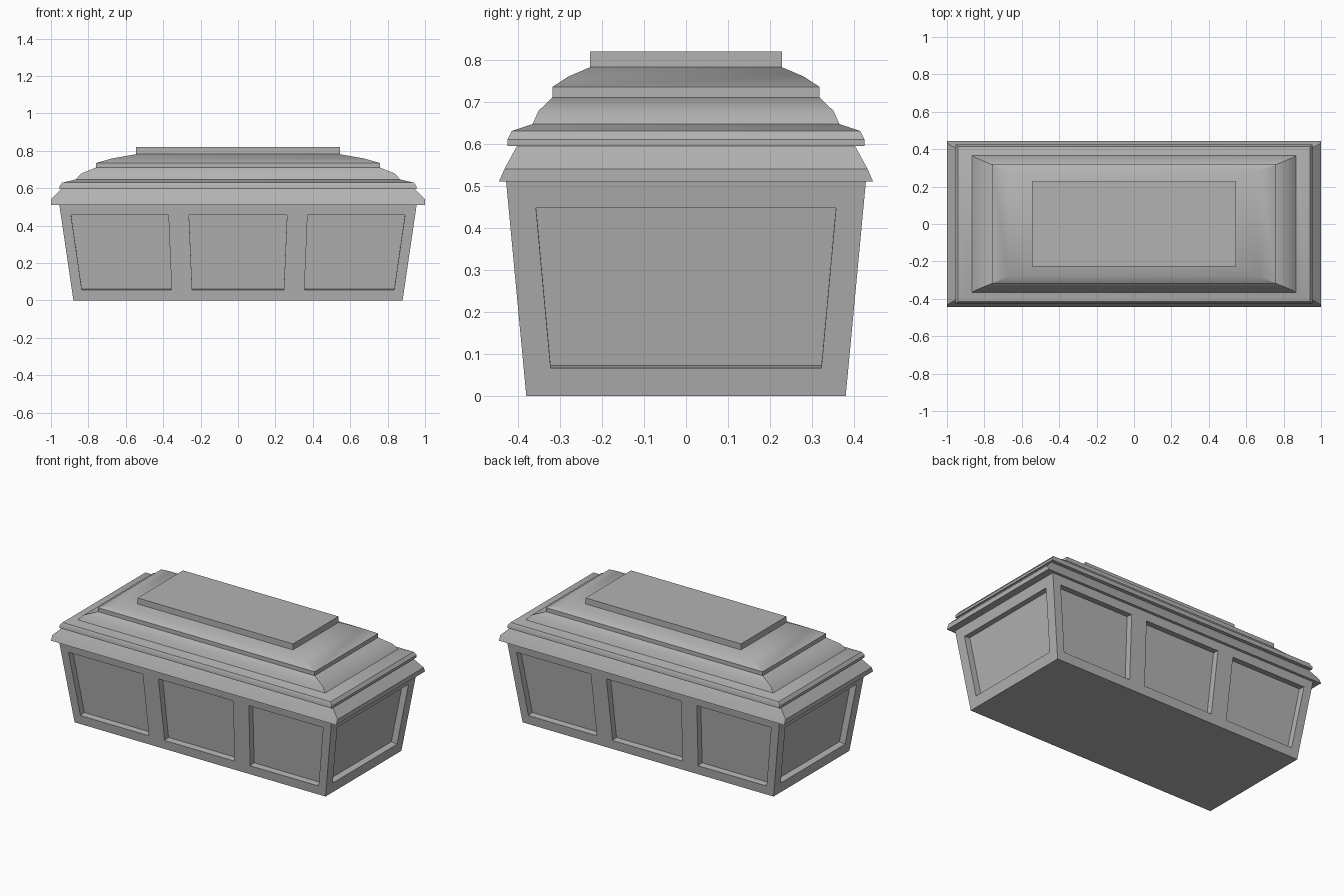
import bpy, bmesh, math
from mathutils import Vector, Matrix

if "Cube" in bpy.data.objects:
    bpy.data.objects.remove(bpy.data.objects["Cube"], do_unlink=True)

grey = bpy.data.materials.new("plain grey")
grey.use_nodes = True
COLOR = (0.45, 0.45, 0.45, 1)
grey.diffuse_color = COLOR
grey.node_tree.nodes["Principled BSDF"].inputs["Base Color"].default_value = COLOR


def finish(name, bm):
    bmesh.ops.remove_doubles(bm, verts=bm.verts, dist=0.0005)
    bmesh.ops.recalc_face_normals(bm, faces=bm.faces)
    mesh = bpy.data.meshes.new(name)
    bm.to_mesh(mesh)
    bm.free()
    mesh.materials.append(grey)
    obj = bpy.data.objects.new(name, mesh)
    bpy.context.collection.objects.link(obj)
    bpy.ops.object.select_all(action="DESELECT")
    obj.select_set(True)
    bpy.context.view_layer.objects.active = obj
    bpy.ops.object.shade_smooth_by_angle(angle=math.radians(30))


def stack(name, rings):
    """Closed solid through rectangles given as (half x, half y, z)."""
    bm = bmesh.new()
    loops = [[bm.verts.new((sx * x, sy * y, z)) for sx, sy in
              ((-1, -1), (1, -1), (1, 1), (-1, 1))] for x, y, z in rings]
    for a, b in zip(loops, loops[1:]):
        for i in range(4):
            j = (i + 1) % 4
            bm.faces.new((a[i], a[j], b[j], b[i]))
    bm.faces.new(loops[0][::-1])
    bm.faces.new(loops[-1])
    finish(name, bm)


# Tapered body with recessed panels
HEIGHT, DEPTH = 0.51, 0.04
BOTTOM, TOP = (0.88, 0.38), (0.955, 0.428)


def wall(bm, turn, axis, low_z, high_z, low, high):
    """Sloping wall; low and high list the panel edges along it."""
    other = 1 - axis
    rows = []
    for z, edges in ((0, low), (low_z, low), (high_z, high), (HEIGHT, high)):
        t = z / HEIGHT
        half = BOTTOM[axis] + (TOP[axis] - BOTTOM[axis]) * t
        out = BOTTOM[other] + (TOP[other] - BOTTOM[other]) * t
        rows.append([bm.verts.new(turn @ Vector((u, -out, z)))
                     for u in [-half, *edges, half]])
    panels = []
    for r in range(3):
        for c in range(len(low) + 1):
            face = bm.faces.new((rows[r][c], rows[r][c + 1],
                                 rows[r + 1][c + 1], rows[r + 1][c]))
            if r == 1 and c % 2:
                panels.append(face)
    for face in panels:
        face.normal_update()
        inward = -face.normal * DEPTH
        new = bmesh.ops.extrude_face_region(bm, geom=[face])["geom"]
        bmesh.ops.translate(bm, vec=inward, verts=[
            v for v in new if isinstance(v, bmesh.types.BMVert)])
        if face.is_valid:
            bm.faces.remove(face)


body = bmesh.new()
for k in range(4):
    turn = Matrix.Rotation(k * math.pi / 2, 3, "Z")
    if k % 2 == 0:
        wall(body, turn, 0, 0.057, 0.457,
             [-0.835, -0.355, -0.245, 0.245, 0.355, 0.835],
             [-0.893, -0.372, -0.262, 0.262, 0.372, 0.893])
    else:
        wall(body, turn, 1, 0.066, 0.447, [-0.322, 0.322], [-0.357, 0.357])
for z, (x, y) in ((0, BOTTOM), (HEIGHT, TOP)):
    body.faces.new([body.verts.new((sx * x, sy * y, z)) for sx, sy in
                    ((-1, -1), (1, -1), (1, 1), (-1, 1))])
finish("body", body)

# Lid, from the flared rim up to the flat cap
stack("lid_rim", [(1.0, 0.445, 0.51), (1.0, 0.432, 0.54), (0.945, 0.402, 0.595)])
stack("lid_moulding", [(0.955, 0.425, 0.595), (0.955, 0.425, 0.61),
                       (0.94, 0.415, 0.63), (0.867, 0.365, 0.647),
                       (0.84, 0.351, 0.678), (0.76, 0.318, 0.71)])
stack("lid_crown", [(0.76, 0.318, 0.71), (0.76, 0.318, 0.735),
                    (0.67, 0.28, 0.76), (0.545, 0.228, 0.782)])
stack("lid_cap", [(0.545, 0.228, 0.782), (0.545, 0.228, 0.82)])
